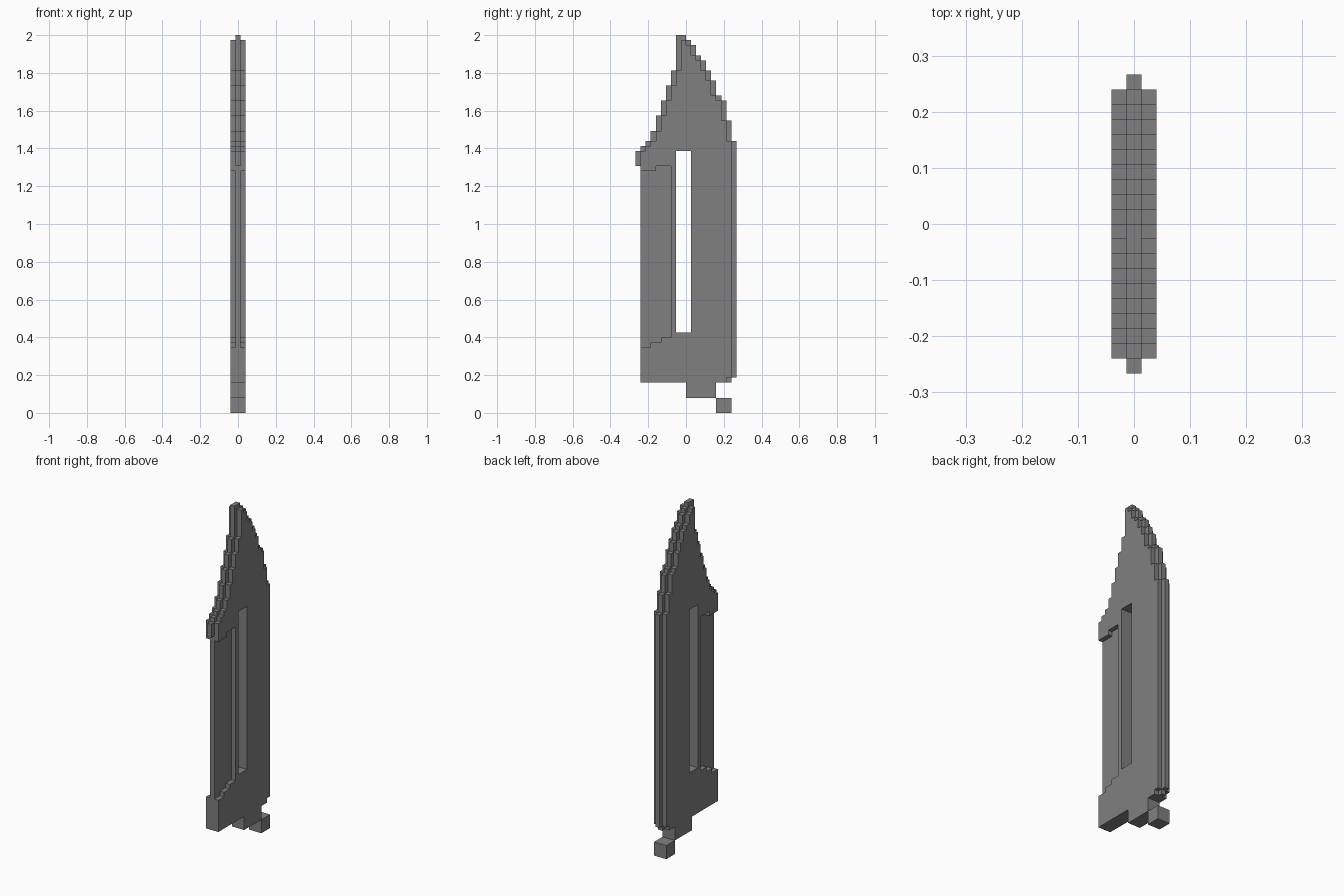
import bpy, bmesh
from mathutils import Matrix, Vector

cube = bpy.data.objects.get("Cube")
if cube:
    bpy.data.objects.remove(cube, do_unlink=True)

U = 2 / 75          # one block of the stepped grid
GREY = (0.216, 0.216, 0.216, 1)

mat = bpy.data.materials.new("mid grey")
mat.use_nodes = True
mat.diffuse_color = GREY
mat.node_tree.nodes["Principled BSDF"].inputs["Base Color"].default_value = GREY


def crest_steps(start, heights):
    """Stair outline over columns of the given heights, front to back."""
    points = []
    for i, h in enumerate(heights):
        points += [(start + i, h), (start + i + 1, h)]
    return points


def plate(name, outlines, x):
    """Flat plate one block thick, filled from (y, z) outlines and centred on x."""
    curve = bpy.data.curves.new(name + " outline", 'CURVE')
    curve.dimensions = '2D'
    curve.fill_mode = 'BOTH'
    curve.extrude = 0.5
    for outline in outlines:
        spline = curve.splines.new('POLY')
        spline.points.add(len(outline) - 1)
        for point, (y, z) in zip(spline.points, outline):
            point.co = (y, z, 0, 1)
        spline.use_cyclic_u = True
    helper = bpy.data.objects.new(name + " helper", curve)
    bpy.context.collection.objects.link(helper)
    bpy.context.view_layer.update()
    graph = bpy.context.evaluated_depsgraph_get()
    mesh = bpy.data.meshes.new_from_object(helper.evaluated_get(graph))
    bpy.data.objects.remove(helper, do_unlink=True)

    # Stand the profile up in the y-z plane
    turn = Matrix(((0, 0, 1, x), (1, 0, 0, 0), (0, 1, 0, 0), (0, 0, 0, 1)))
    finish(name, mesh, Matrix.Scale(U, 4) @ turn)


def block(name, y0, y1, z0, z1):
    """Full-width block, three grid steps thick."""
    mesh = bpy.data.meshes.new(name)
    bm = bmesh.new()
    bmesh.ops.create_cube(bm, size=1)
    bm.to_mesh(mesh)
    bm.free()
    centre = Vector((0, (y0 + y1) / 2, (z0 + z1) / 2))
    size = Matrix.Diagonal((3, y1 - y0, z1 - z0, 1))
    finish(name, mesh, Matrix.Scale(U, 4) @ Matrix.Translation(centre) @ size)


def finish(name, mesh, matrix):
    bm = bmesh.new()
    bm.from_mesh(mesh)
    bm.transform(matrix)
    bmesh.ops.remove_doubles(bm, verts=bm.verts, dist=U / 100)
    bmesh.ops.recalc_face_normals(bm, faces=bm.faces)
    for face in bm.faces:
        face.smooth = False
        face.material_index = 0
    bm.to_mesh(mesh)
    bm.free()
    mesh.name = name
    mesh.materials.clear()
    mesh.materials.append(mat)
    bpy.context.collection.objects.link(bpy.data.objects.new(name, mesh))


# Stepped crest; the side plates sit one step inside the core
core_crest = [52, 53, 54, 56, 59, 62, 65, 68, 75, 75,
              74, 73, 71, 70, 68, 66, 63, 62, 58, 54]
side_crest = [min(a, b) for a, b in zip(core_crest, core_crest[2:])]
slot = [(-2, 16), (1, 16), (1, 52), (-2, 52)]

# Core plate with the tall through slot
core = crest_steps(-10, core_crest) + [
    (10, 7), (9, 7), (9, 6), (-9, 6), (-9, 49), (-10, 49)]
plate("core_plate", [core, slot], 0)

# Side plates, notched at the front edge to leave the thin panel recessed
side = crest_steps(-9, side_crest) + [
    (9, 7), (8, 7), (8, 6), (-9, 6),
    (-9, 13), (-7, 13), (-7, 14), (-5, 14), (-5, 15), (-3, 15),
    (-3, 49), (-6, 49), (-6, 48), (-9, 48)]
for name, x in (("left_side_plate", 1), ("right_side_plate", -1)):
    plate(name, [side, slot], x)

# Stepped foot under the body
block("foot_connector", 0, 6, 3, 6)
block("foot_tip", 6, 9, 0, 3)
